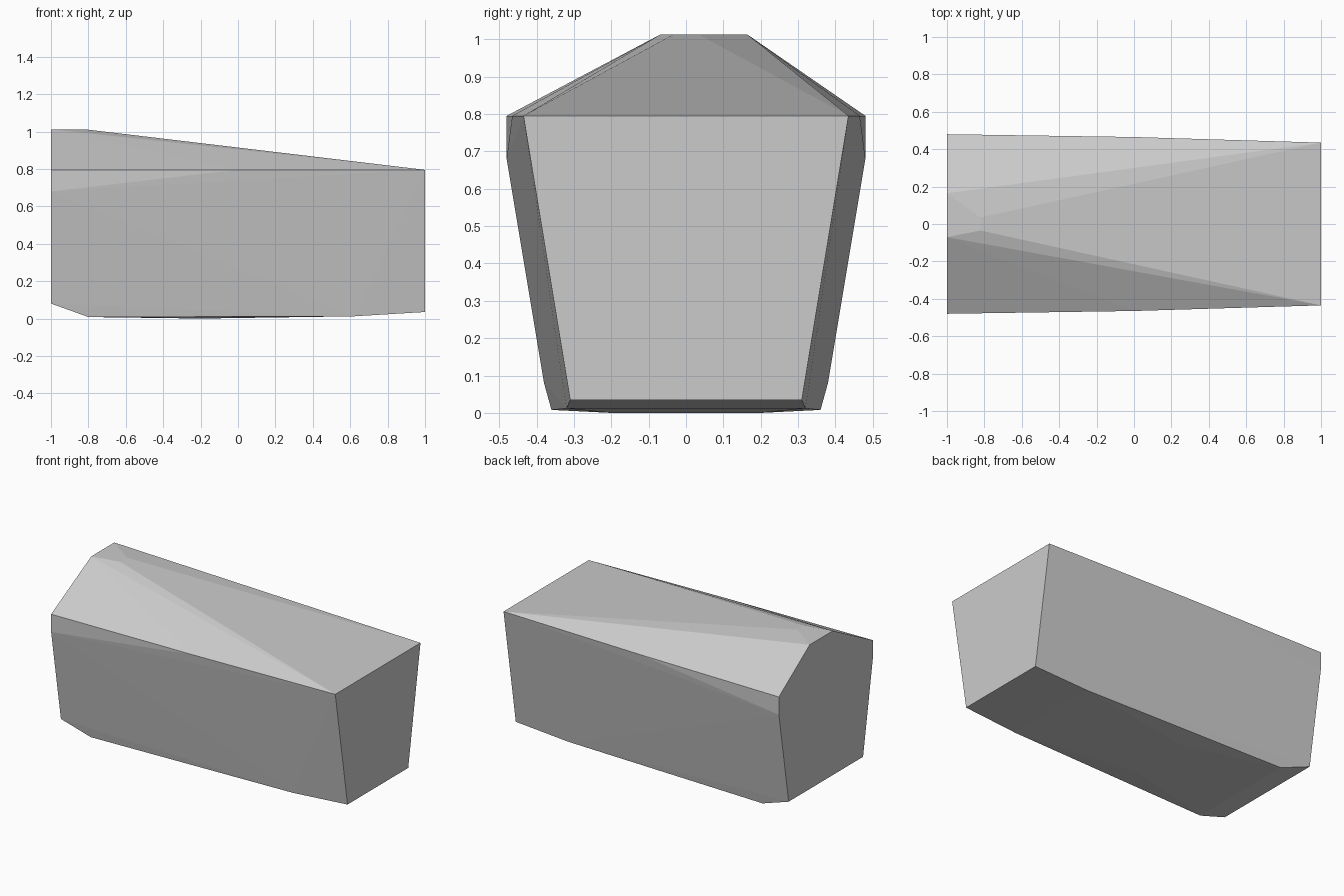
import bpy
import bmesh

cube = bpy.data.objects.get("Cube")
if cube:
    bpy.data.objects.remove(cube, do_unlink=True)

# Single plain grey
grey = bpy.data.materials.new("light grey")
grey.use_nodes = True
colour = (0.6, 0.6, 0.6, 1)
grey.diffuse_color = colour
grey.node_tree.nodes["Principled BSDF"].inputs["Base Color"].default_value = colour

# Corners (x, half width, z), mirrored front to back
corners = [
    (-1, 0.48, 0.795), (-1, 0.48, 0.68), (-1, 0.38, 0.08),    # tall end
    (-0.8, 0.36, 0.008), (-0.2, 0.2, 0), (0.62, 0.32, 0.012),  # underside
    (0, 0.465, 0.795),                                         # side bulge
    (1, 0.435, 0.795), (1, 0.31, 0.035),                       # low end
    (-0.82, 0.035, 1.012),                                     # ridge
]
points = [(x, side * y, z) for x, y, z in corners for side in (-1, 1)]

# Uneven top edge of the tall end
points += [(-1, -0.07, 1.012), (-1, 0.165, 1.012)]

# Faceted convex block wrapped around the corners
bm = bmesh.new()
for p in points:
    bm.verts.new(p)
hull = bmesh.ops.convex_hull(bm, input=bm.verts[:])
loose = [v for v in bm.verts if not v.link_faces]
bmesh.ops.delete(bm, geom=loose, context="VERTS")
bmesh.ops.recalc_face_normals(bm, faces=bm.faces[:])

mesh = bpy.data.meshes.new("faceted_block")
bm.to_mesh(mesh)
bm.free()
mesh.materials.append(grey)
block = bpy.data.objects.new("faceted_block", mesh)
bpy.context.collection.objects.link(block)
